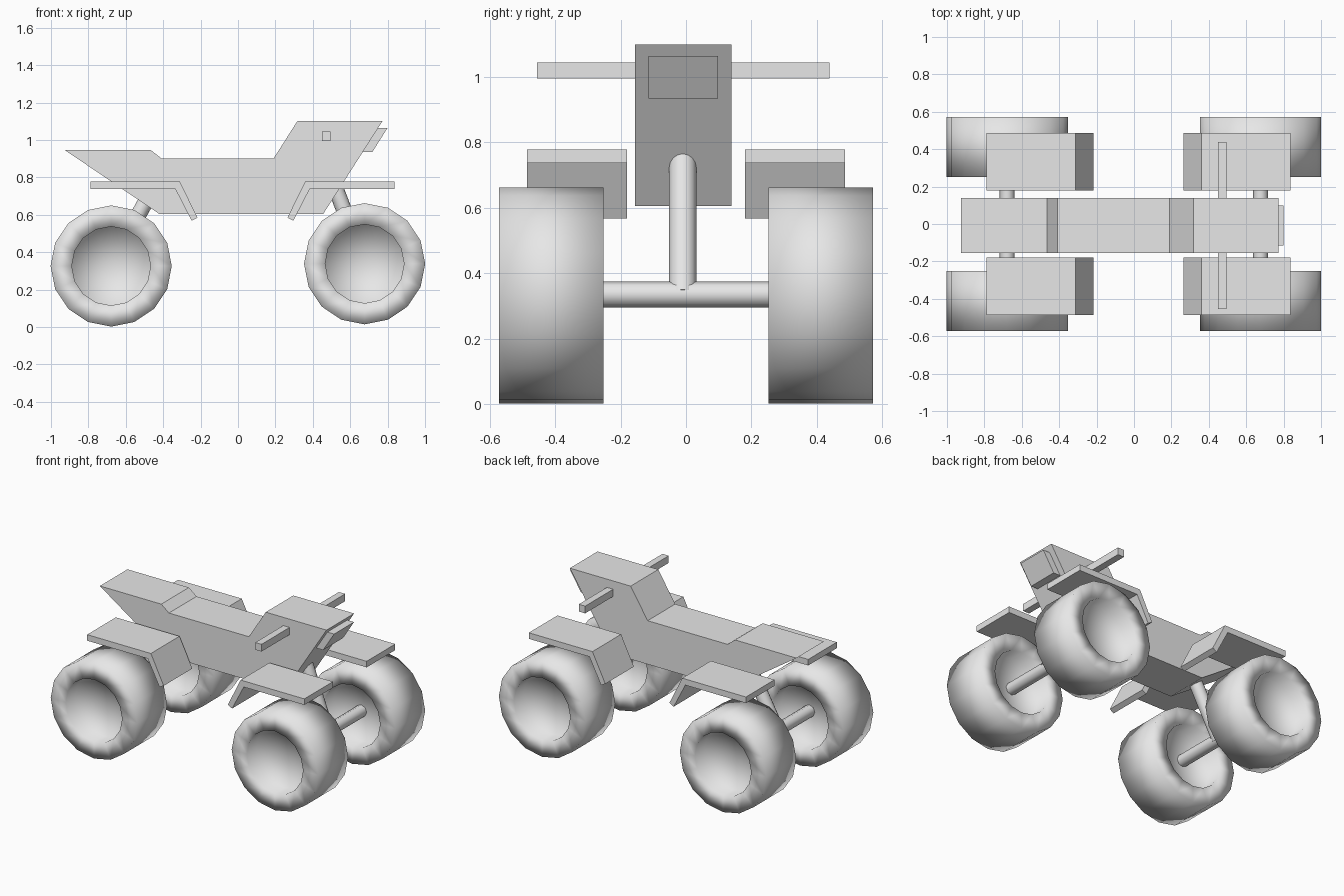
import bpy
import bmesh
from math import pi
from mathutils import Vector

if "Cube" in bpy.data.objects:
    bpy.data.objects.remove(bpy.data.objects["Cube"], do_unlink=True)

grey = bpy.data.materials.new("light grey")
grey.use_nodes = True
grey.diffuse_color = (0.8, 0.8, 0.8, 1)
grey.node_tree.nodes["Principled BSDF"].inputs["Base Color"].default_value = (0.8, 0.8, 0.8, 1)


def finish(name, bm, smooth=False):
    """Turn a bmesh into a named, coloured object."""
    bmesh.ops.recalc_face_normals(bm, faces=bm.faces)
    for face in bm.faces:
        face.smooth = smooth
    mesh = bpy.data.meshes.new(name)
    bm.to_mesh(mesh)
    bm.free()
    mesh.materials.append(grey)
    obj = bpy.data.objects.new(name, mesh)
    bpy.context.collection.objects.link(obj)
    return obj


def slab(name, profile, y0, y1):
    """Side profile (x, z) extruded across y."""
    bm = bmesh.new()
    face = bm.faces.new([bm.verts.new((x, y0, z)) for x, z in profile])
    out = bmesh.ops.extrude_face_region(bm, geom=[face])
    moved = [v for v in out["geom"] if isinstance(v, bmesh.types.BMVert)]
    bmesh.ops.translate(bm, verts=moved, vec=(0, y1 - y0, 0))
    return finish(name, bm)


def rod(name, start, end, radius, sides):
    """Smooth cylinder between two points."""
    start, end = Vector(start), Vector(end)
    axis = end - start
    bm = bmesh.new()
    bmesh.ops.create_cone(bm, cap_ends=True, segments=sides, radius1=radius,
                          radius2=radius, depth=axis.length)
    obj = finish(name, bm, smooth=True)
    for face in obj.data.polygons:
        face.use_smooth = len(face.vertices) == 4
    obj.rotation_mode = 'QUATERNION'
    obj.rotation_quaternion = axis.to_track_quat('Z', 'Y')
    obj.location = (start + end) / 2
    return obj


def wheel(name, centre):
    """Wide tyre with a dished hub on both faces, turned about y."""
    half, floor, outer, inner = 0.16, 0.06, 0.324, 0.211
    outline = [(0, -floor), (inner, -floor), (inner, -half), (outer, -half),
               (outer, half), (inner, half), (inner, floor), (0, floor)]
    bm = bmesh.new()
    verts = [bm.verts.new((r, y, 0)) for r, y in outline]
    edges = [bm.edges.new(pair) for pair in zip(verts, verts[1:])]
    bmesh.ops.spin(bm, geom=verts + edges, axis=(0, 1, 0), cent=(0, 0, 0),
                   angle=2 * pi, steps=16)
    bmesh.ops.remove_doubles(bm, verts=bm.verts, dist=0.0005)
    obj = finish(name, bm, smooth=True)
    obj.location = centre


# Body with seat, raised tail and tall nose
slab("body", [(-0.925, 0.945), (-0.465, 0.945), (-0.408, 0.9), (0.19, 0.9),
              (0.317, 1.1), (0.772, 1.1), (0.456, 0.605), (-0.422, 0.605)],
     -0.156, 0.139)

# Headlight block and handlebar
slab("headlight", [(0.8, 1.065), (0.718, 0.935), (0.62, 0.935), (0.7, 1.065)],
     -0.115, 0.098)
slab("handlebar", [(0.448, 0.995), (0.495, 0.995), (0.495, 1.044), (0.448, 1.044)],
     -0.455, 0.439)

# Bent fenders: one profile, mirrored front to back and side to side
fender = [(0.813, 0.778), (0.336, 0.778), (0.24, 0.585), (0.272, 0.568),
          (0.359, 0.737), (0.813, 0.737)]
for end, sx in (("front", 1), ("rear", -1)):
    profile = [(0.024 + sx * x, z) for x, z in fender]
    for side, sy in (("left", 1), ("right", -1)):
        slab(f"{end}_{side}_fender", profile, sy * 0.18, sy * 0.486)

# Axles, struts and wheels
for end, x, z, top in (("front", 0.677, 0.338, (0.5, 0.8)),
                       ("rear", -0.678, 0.326, (-0.46, 0.73))):
    rod(end + "_axle", (x, -0.4, 0.335), (x, 0.4, 0.335), 0.04, 8)
    rod(end + "_strut", (x, -0.01, 0.335), (top[0], -0.01, top[1]), 0.042, 16)
    for side, sy in (("left", 1), ("right", -1)):
        wheel(f"{end}_{side}_wheel", (x, sy * 0.412, z))
